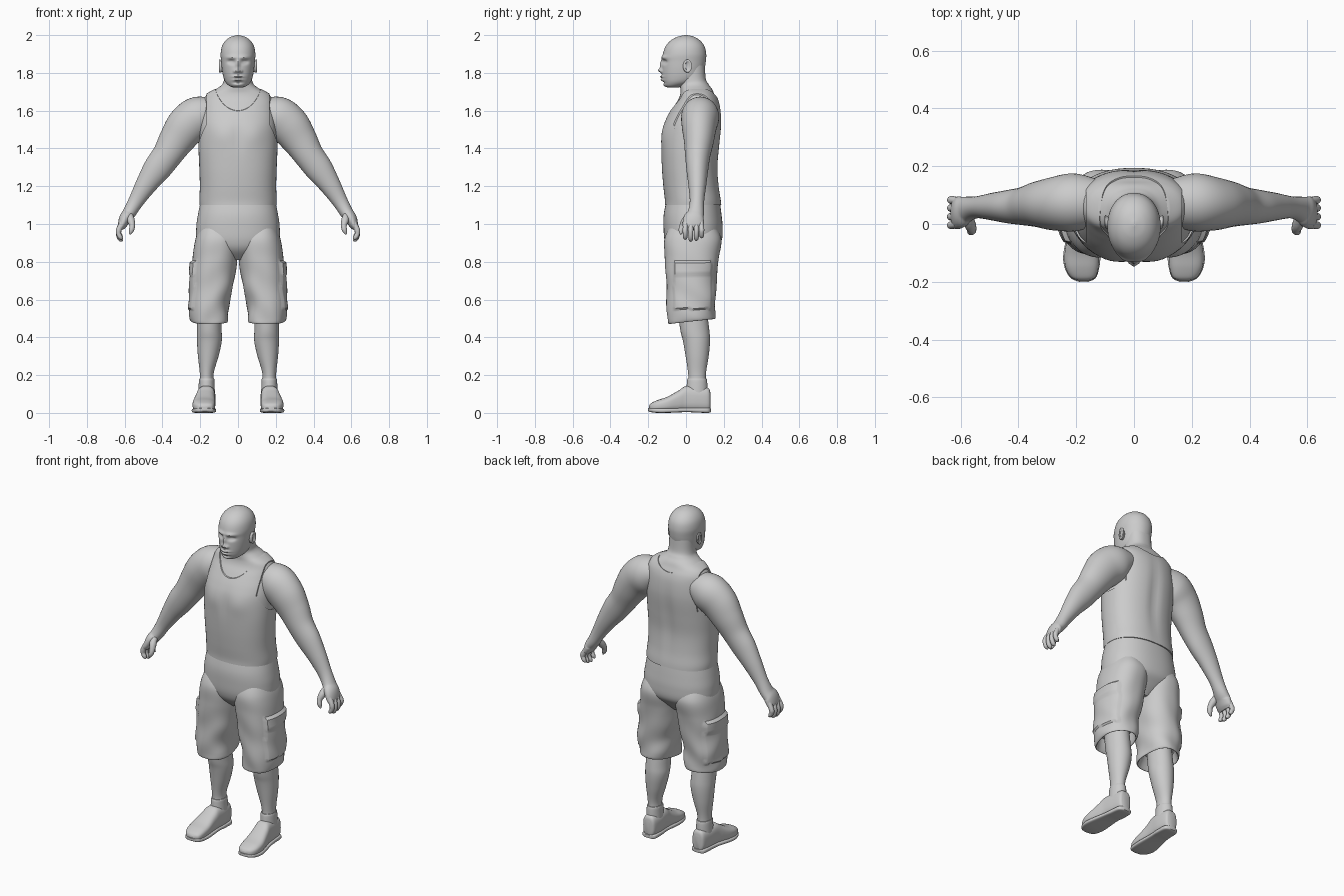
import bpy, bmesh, math
from mathutils import Vector

X, Y, Z = Vector((1, 0, 0)), Vector((0, 1, 0)), Vector((0, 0, 1))
AXES = {'x': (Y, Z), 'y': (X, Z), 'z': (X, Y)}


def smooth(rows, n):
    """Catmull-Rom interpolation of section rows."""
    out = []
    for i in range(len(rows) - 1):
        p = [rows[min(max(i + k, 0), len(rows) - 1)] for k in (-1, 0, 1, 2)]
        for j in range(n):
            t = j / n
            out.append(tuple(0.5 * (2 * b + (c - a) * t + (2 * a - 5 * b + 4 * c - d) * t * t
                                    + (3 * b - a - 3 * c + d) * t ** 3) for a, b, c, d in zip(*p)))
    return out + [tuple(rows[-1])]


def loft(name, rows, axis='z', seg=48, n=6, power=1.0, deform=None, sign=1):
    """Skin superellipse sections (cx, cy, cz, ra, rb) into a closed body."""
    rows = smooth(rows, n)
    pts = [Vector(r[:3]) for r in rows]
    bm = bmesh.new()
    rings = []
    for i, r in enumerate(rows):
        if axis == 'path':
            t = (pts[min(i + 1, len(pts) - 1)] - pts[max(i - 1, 0)]).normalized()
            a = Y.cross(t).normalized()
            b = t.cross(a)
        else:
            a, b = AXES[axis]
        ring = []
        for k in range(seg):
            c, s = math.cos(2 * math.pi * k / seg), math.sin(2 * math.pi * k / seg)
            v = pts[i] + a * r[3] * math.copysign(abs(c) ** power, c) + b * r[4] * math.copysign(abs(s) ** power, s)
            if deform:
                deform(v)
            ring.append(bm.verts.new((v.x * sign, v.y, v.z)))
        rings.append(ring)
    for r0, r1 in zip(rings, rings[1:]):
        for k in range(seg):
            bm.faces.new((r0[k], r0[(k + 1) % seg], r1[(k + 1) % seg], r1[k]))
    bm.faces.new(rings[0])
    bm.faces.new(rings[-1])
    bmesh.ops.recalc_face_normals(bm, faces=bm.faces)
    me = bpy.data.meshes.new(name)
    bm.to_mesh(me)
    bm.free()
    ob = bpy.data.objects.new(name, me)
    bpy.context.collection.objects.link(ob)
    return finish(ob)


def finish(ob):
    bpy.ops.object.select_all(action='DESELECT')
    ob.select_set(True)
    bpy.context.view_layer.objects.active = ob
    bpy.ops.object.shade_smooth_by_angle(angle=math.radians(40))
    return ob


def pair(name, rows, **kw):
    for side, s in (("left", 1), ("right", -1)):
        loft(f"{side}_{name}", rows, sign=s, **kw)


def box(z, x0, x1, y0, y1):
    return ((x0 + x1) / 2, (y0 + y1) / 2, z, (x1 - x0) / 2, (y1 - y0) / 2)


def mid(z, hx, y0, y1, off=0):
    return box(z, -hx - off, hx + off, y0 - off, y1 + off)


def g(dx, dz, sx, sz):
    return math.exp(-(dx / sx) ** 2 - (dz / sz) ** 2)


# Torso: skin body with neck, and a tank top slightly outside it
def muscles(v):
    ax = abs(v.x)
    if v.y < 0:
        v.y -= 0.008 * g(ax - 0.085, v.z - 1.47, 0.06, 0.06) - 0.004 * g(ax, v.z - 1.45, 0.02, 0.1)
    elif v.y > 0.08:
        v.y -= 0.010 * g(ax, v.z - 1.4, 0.03, 0.2)


TORSO = [(1.10, .198, -.105, .182), (1.13, .199, -.106, .179), (1.2, .196, -.114, .169),
         (1.3, .199, -.122, .163), (1.4, .203, -.125, .171), (1.5, .203, -.117, .181),
         (1.56, .198, -.098, .182), (1.62, .188, -.065, .176), (1.66, .18, -.04, .165),
         (1.69, .16, -.03, .15)]
NECK = [(1.715, .115, -.03, .138), (1.74, .083, -.033, .12), (1.77, .074, -.04, .105), (1.84, .072, -.04, .1)]
loft("torso_skin", [mid(*r) for r in TORSO[3:] + NECK], seg=64, power=0.88, deform=muscles)
tank = loft("tank_top", [mid(*r, 0.006) for r in TORSO + NECK[:1]], seg=72, power=0.88, deform=muscles)
cutters = [loft("neck_cutter", [(0, -.3, 1.685, .13, .145), (0, .4, 1.875, .13, .145)], axis='y', seg=64, n=1)]
for s in (1, -1):
    cutters.append(loft("armhole_cutter", [(.166, .05, 1.57, .12, .15), (.45, .05, 1.57, .12, .15)],
                        axis='x', n=1, sign=s))
for c in cutters:
    m = tank.modifiers.new("cut", 'BOOLEAN')
    m.operation, m.solver, m.object = 'DIFFERENCE', 'EXACT', c
    c.hide_render = True
    bpy.context.view_layer.objects.active = tank
    bpy.ops.object.modifier_apply(modifier=m.name)
    bpy.data.objects.remove(c)
finish(tank)


# Head with brow, eyes, nose, lips and chin pushed out of the front
def face(v):
    if v.y > -0.03:
        return
    ax, z = abs(v.x), v.z
    v.y += (0.016 * g(ax - .036, z - 1.858, .018, .011) - 0.006 * g(ax - .036, z - 1.857, .011, .006)
            - 0.009 * g(ax - .032, z - 1.882, .03, .010)
            - 0.012 * g(ax, z - 1.845, .010, .025) - 0.019 * g(ax, z - 1.813, .013, .012)
            - 0.010 * g(ax - .017, z - 1.808, .008, .008)
            - 0.012 * g(ax, z - 1.780, .026, .006) - 0.012 * g(ax, z - 1.763, .023, .006)
            + 0.004 * g(ax, z - 1.748, .025, .005) - 0.006 * g(ax, z - 1.735, .025, .009))


HEAD = [(1.722, .02, -.095, -.04), (1.73, .045, -.110, -.01), (1.75, .066, -.120, .05), (1.78, .078, -.126, .088),
        (1.82, .085, -.127, .098), (1.86, .089, -.126, .105), (1.9, .092, -.122, .107), (1.94, .085, -.108, .098),
        (1.97, .067, -.083, .076), (1.99, .04, -.048, .045), (2.0, .006, -.008, .008)]
loft("head", [mid(*r) for r in HEAD], seg=128, n=9, power=0.95, deform=face)
pair("ear", [(.082, .002, 1.835, .018, .03), (.094, .006, 1.836, .022, .034), (.100, .010, 1.837, .021, .034),
             (.101, .010, 1.837, .014, .026), (.096, .006, 1.836, .009, .018)], axis='x', seg=24, n=3)

# Arms and hands
pair("arm", [(.13, .075, 1.60, .075, .08), (.205, .075, 1.57, .108, .10), (.27, .07, 1.52, .108, .093),
             (.325, .068, 1.445, .094, .08), (.375, .062, 1.365, .079, .067), (.43, .06, 1.29, .073, .058),
             (.485, .06, 1.21, .057, .048), (.54, .058, 1.12, .041, .038), (.575, .052, 1.06, .035, .043),
             (.597, .042, 1.03, .032, .054), (.613, .038, .995, .024, .056), (.622, .038, .975, .014, .05)],
     axis='path', seg=40)
for name, y, drop in (("little_finger", .083, .012), ("ring_finger", .055, -.002),
                      ("middle_finger", .025, -.006), ("index_finger", -.004, .004)):
    pair(name, [(.612, y * .9 + .004, 1.01, .013, .014), (.630, y, .972, .015, .014),
                (.632, y, .945 + drop, .013, .013), (.622, y, .925 + drop, .012, .012),
                (.612, y, .915 + drop, .004, .004)], axis='path', seg=14, n=4)
pair("thumb", [(.575, .03, 1.055, .016, .016), (.567, -.002, 1.02, .020, .020), (.560, -.020, .99, .015, .015),
               (.565, -.026, .965, .013, .013), (.574, -.027, .945, .004, .004)], axis='path', seg=16, n=4)


# Shorts: seat and two baggy legs with raised cargo pockets and hollow hems
def cloth(v):
    k = max(0, min(1, (0.9 - v.z) / 0.4))
    v.z += 0.11 * (v.y - 0.03) * k * k
    v.x += 0.004 * k * math.sin(38 * v.z + 25 * v.y)
    v.y += 0.004 * k * math.sin(33 * v.z + 30 * v.x)
    if v.x > 0.16 and -0.065 < v.y < 0.135 and 0.55 < v.z < 0.8:
        v.x += 0.016 if v.z > 0.73 else 0.009


loft("shorts_seat", [mid(1.125, .197, -.103, .178), mid(1.05, .212, -.118, .188), mid(.98, .221, -.119, .194),
                     mid(.91, .215, -.113, .188), mid(.86, .16, -.092, .15), mid(.81, .05, -.04, .1)],
     seg=64, power=0.88)
pair("shorts_leg", [box(1.0, .04, .195, -.08, .15), box(.92, -.003, .225, -.114, .187),
                    box(.82, .003, .240, -.112, .174), box(.7, .020, .247, -.105, .162),
                    box(.6, .043, .254, -.102, .157), box(.52, .050, .255, -.100, .155),
                    box(.488, .054, .250, -.097, .152), box(.492, .064, .240, -.087, .142),
                    box(.56, .075, .230, -.07, .125)], seg=88, n=9, power=0.86, deform=cloth)

# Lower legs and socks
pair("lower_leg", [box(.62, .09, .215, -.05, .10), box(.45, .087, .217, -.032, .122),
                   box(.38, .086, .217, -.016, .127), box(.3, .103, .212, -.002, .12),
                   box(.22, .127, .203, .010, .107), box(.17, .130, .202, .012, .105), box(.1, .125, .205, 0, .11)])
pair("sock", [box(.182, .131, .201, .014, .104), box(.178, .125, .206, .007, .110),
              box(.15, .124, .208, .004, .113), box(.09, .122, .21, 0, .115)], n=3)


# Shoes and soles, sections running from heel to toe
def shoe(y, cx, hw, z0, z1):
    return (cx, y, (z0 + z1) / 2, hw, (z1 - z0) / 2)


pair("shoe", [shoe(.130, .165, .018, .025, .10), shoe(.118, .165, .038, .008, .132), shoe(.06, .166, .047, .006, .138),
              shoe(.0, .170, .049, .006, .142), shoe(-.04, .175, .053, .006, .118), shoe(-.10, .180, .060, .006, .085),
              shoe(-.15, .180, .057, .006, .068), shoe(-.184, .176, .042, .008, .052), shoe(-.196, .174, .016, .015, .038)],
     axis='y', seg=40, power=0.72)
pair("sole", [shoe(.132, .165, .020, .004, .024), shoe(.115, .165, .044, 0, .028), shoe(.05, .167, .049, .002, .028),
              shoe(.0, .172, .051, .004, .027), shoe(-.10, .180, .064, 0, .025), shoe(-.15, .180, .060, 0, .025),
              shoe(-.186, .176, .044, .004, .026), shoe(-.2, .174, .016, .010, .026)],
     axis='y', seg=32, power=0.5)
